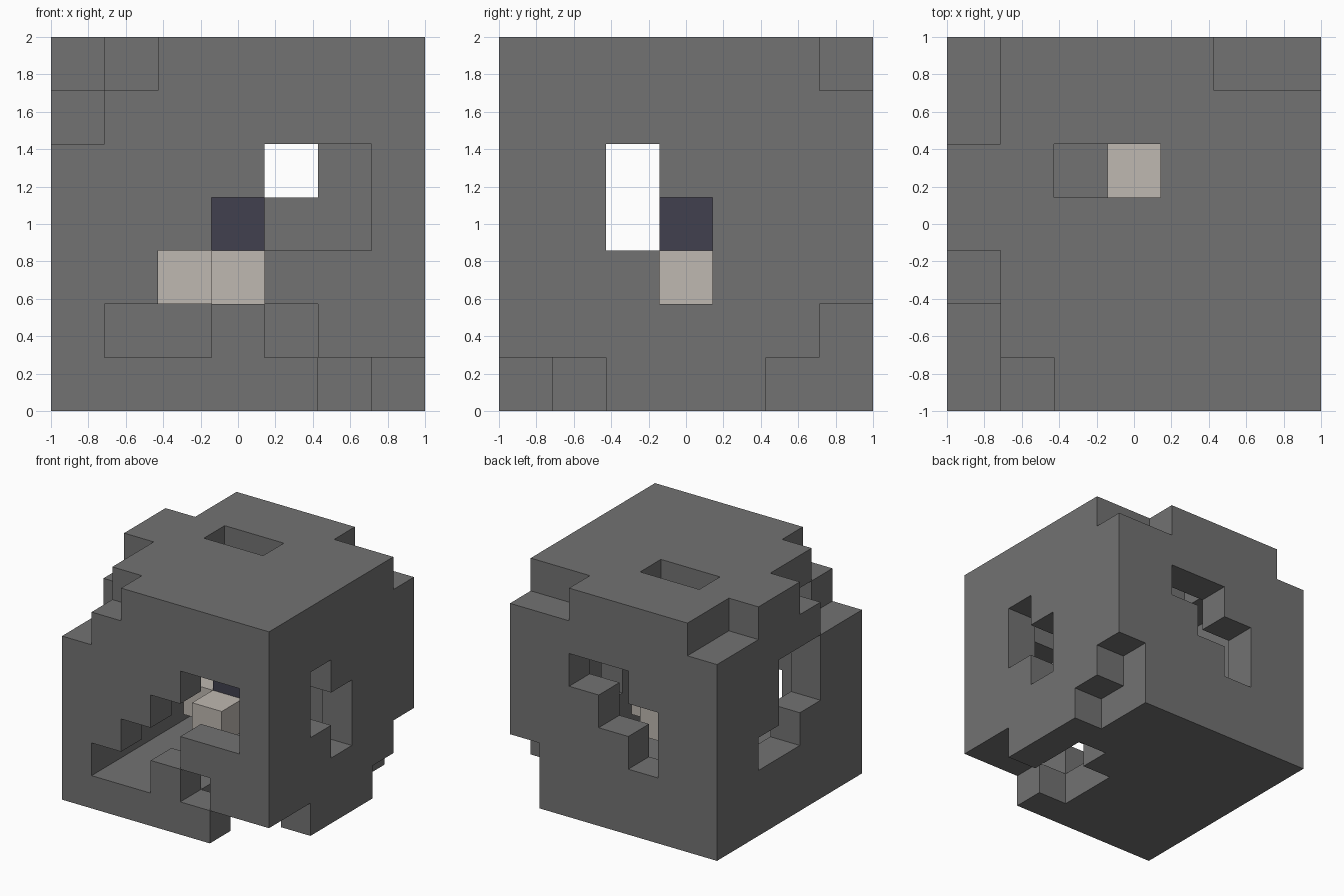
import bpy, bmesh
from mathutils import Vector

if "Cube" in bpy.data.objects:
    bpy.data.objects.remove(bpy.data.objects["Cube"], do_unlink=True)

N = 7
CELL = 2 / N
LAST = N - 1
FULL = "#" * N

# Wall patterns: '#' is solid, '.' is open; rows run from the top down
WALLS = {
    "front": ["..#####", ".######", "####..#", "###...#", "##..###", "#..#.##", "#####.."],
    "back": [".####..", FULL, "###..##", "##..###", "##.####", "######.", "######."],
    "low_x": ["...##..", "..#####", "##..###", "##..###", "###..##", FULL, FULL],
    "high_x": ["######.", FULL, "##.####", "##..###", "###.###", "######.", "..###.."],
    "top": [".####..", ".######", "##..###", FULL, ".######", ".######", "..#####"],
    "bottom": ["######.", "######.", FULL, "#####.#", "####..#", "####...", "#####.."],
}


def material(name, rgb):
    m = bpy.data.materials.new(name)
    m.use_nodes = True
    m.diffuse_color = (*rgb, 1)
    m.node_tree.nodes["Principled BSDF"].inputs["Base Color"].default_value = (*rgb, 1)
    return m


def solid(wall, col, row):
    return WALLS[wall][LAST - row][col] == "#"


def in_shell(i, j, k):
    """A cell belongs to the shell if every wall it lies in is solid there."""
    checks = []
    if j == 0: checks.append(solid("front", i, k))
    if j == LAST: checks.append(solid("back", i, k))
    if i == 0: checks.append(solid("low_x", j, k))
    if i == LAST: checks.append(solid("high_x", j, k))
    if k == LAST: checks.append(solid("top", i, j))
    if k == 0: checks.append(solid("bottom", i, j))
    return bool(checks) and all(checks)


def build_blocks(name, cells, mat):
    """Join cubic cells into one mesh, keeping only the exposed faces."""
    bm = bmesh.new()
    verts = {}

    def vert(p):
        if p not in verts:
            verts[p] = bm.verts.new(Vector(p) * CELL - Vector((1, 1, 0)))
        return verts[p]

    for cell in cells:
        for axis in range(3):
            u, v = (axis + 1) % 3, (axis + 2) % 3
            for side in (0, 1):
                near = list(cell)
                near[axis] += 2 * side - 1
                if tuple(near) in cells:
                    continue
                ring = []
                for a, b in ((0, 0), (1, 0), (1, 1), (0, 1)):
                    p = list(cell)
                    p[axis] += side
                    p[u] += a
                    p[v] += b
                    ring.append(vert(tuple(p)))
                bm.faces.new(ring if side else ring[::-1])
    mesh = bpy.data.meshes.new(name)
    bm.to_mesh(mesh)
    bm.free()
    mesh.materials.append(mat)
    obj = bpy.data.objects.new(name, mesh)
    bpy.context.collection.objects.link(obj)
    return obj


grey = material("shell_grey", (0.17, 0.17, 0.17))
beige = material("warm_beige", (0.52, 0.48, 0.44))
navy = material("dark_navy", (0.053, 0.051, 0.078))

# Hollow outer shell
span = range(N)
shell = {(i, j, k) for i in span for j in span for k in span if in_shell(i, j, k)}
build_blocks("outer_shell", shell, grey)

# Cross-shaped inner piece with a centre block on top
MID = N // 2
cross = {(MID + dx, MID + dy, MID - 1)
         for dx in (-1, 0, 1) for dy in (-1, 0, 1) if dx * dy == 0}
build_blocks("inner_cross", cross, beige)
build_blocks("centre_block", {(MID, MID, MID)}, navy)
